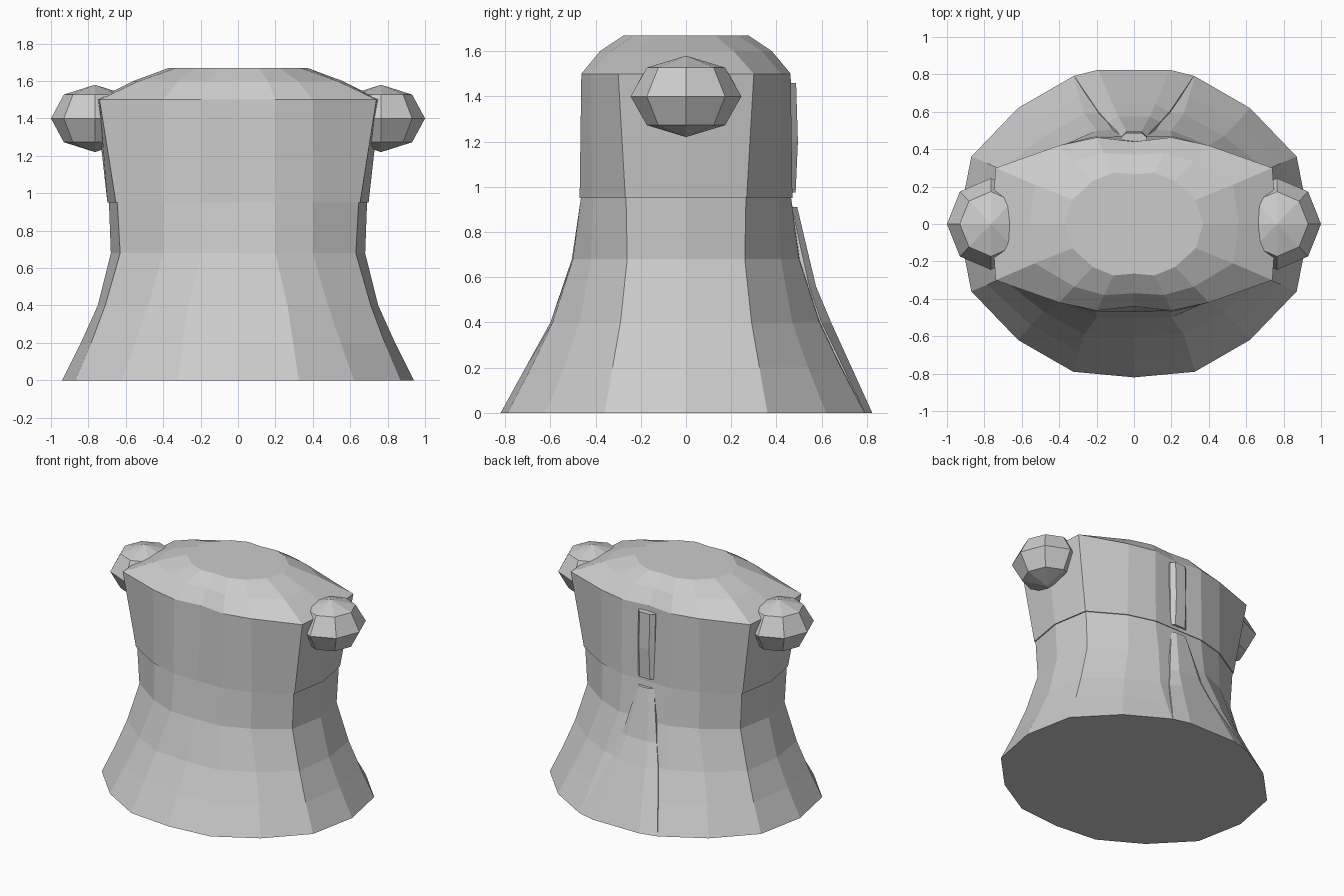
import bpy, bmesh

if "Cube" in bpy.data.objects:
    bpy.data.objects.remove(bpy.data.objects["Cube"])


def loft(name, rings, closed_bottom=True):
    """Bridge equal-length closed rings, listed from bottom to top."""
    bm = bmesh.new()
    rows = [[bm.verts.new(p) for p in ring] for ring in rings]
    n = len(rows[0])
    for a, b in zip(rows, rows[1:]):
        for i in range(n):
            j = (i + 1) % n
            bm.faces.new((a[i], a[j], b[j], b[i]))
    if closed_bottom:
        bm.faces.new(rows[0][::-1])
    bm.faces.new(rows[-1])
    bmesh.ops.recalc_face_normals(bm, faces=bm.faces)
    mesh = bpy.data.meshes.new(name)
    bm.to_mesh(mesh)
    bm.free()
    ob = bpy.data.objects.new(name, mesh)
    bpy.context.collection.objects.link(ob)
    return ob


def ring16(z, quarter, grow=0.0):
    """Mirror a quarter outline (side to back, 5 points) into 16 points."""
    q = [(x * (1 + grow), y * (1 + grow)) for x, y in quarter]
    half = q + [(-x, y) for x, y in q[-2::-1]]
    full = half + [(x, -y) for x, y in half[-2:0:-1]]
    return [(x, y, z) for x, y in full]


# Flared skirt
waist = [(0.69, 0), (0.645, 0.265), (0.40, 0.41), (0.20, 0.465), (0, 0.465)]
loft("skirt", [
    ring16(0.00, [(0.94, 0), (0.87, 0.36), (0.62, 0.62), (0.325, 0.79), (0, 0.82)]),
    ring16(0.20, [(0.84, 0), (0.785, 0.325), (0.55, 0.54), (0.295, 0.685), (0, 0.71)]),
    ring16(0.40, [(0.75, 0), (0.71, 0.29), (0.48, 0.47), (0.265, 0.59), (0, 0.60)]),
    ring16(0.68, [(0.68, 0), (0.63, 0.26), (0.40, 0.42), (0.20, 0.50), (0, 0.505)]),
    ring16(0.95, waist),
])

# Upper torso with sloped shoulders
loft("torso", [
    ring16(0.95, waist, 0.012),
    ring16(1.50, [(0.76, 0), (0.74, 0.30), (0.40, 0.42), (0.20, 0.463), (0, 0.44)]),
    ring16(1.60, [(0.56, 0), (0.53, 0.21), (0.32, 0.335), (0.16, 0.38), (0, 0.37)]),
    ring16(1.67, [(0.37, 0), (0.33, 0.13), (0.22, 0.23), (0.11, 0.275), (0, 0.265)]),
])


# Back panels: raised bevelled strips
def strip_row(z, w, inner, outer, flat=0.6):
    return [(-w, 0.42, z), (-w, inner, z), (-w * flat, outer, z),
            (w * flat, outer, z), (w, inner, z), (w, 0.42, z)]


loft("upper_back_strip", [
    strip_row(0.975, 0.07, 0.465, 0.485),
    strip_row(1.20, 0.07, 0.465, 0.495),
    strip_row(1.46, 0.07, 0.46, 0.487),
])
loft("back_flap", [
    strip_row(0.00, 0.32, 0.792, 0.824),
    strip_row(0.40, 0.19, 0.60, 0.642),
    strip_row(0.56, 0.14, 0.545, 0.575),
    strip_row(0.91, 0.065, 0.468, 0.492),
])

# Shoulder knobs
for side, label in ((-1, "left"), (1, "right")):
    bpy.ops.mesh.primitive_uv_sphere_add(segments=8, ring_count=4, radius=1,
                                         location=(side * 0.765, 0, 1.40))
    knob = bpy.context.object
    knob.name = label + "_shoulder"
    knob.scale = (0.235, 0.245, 0.18)
